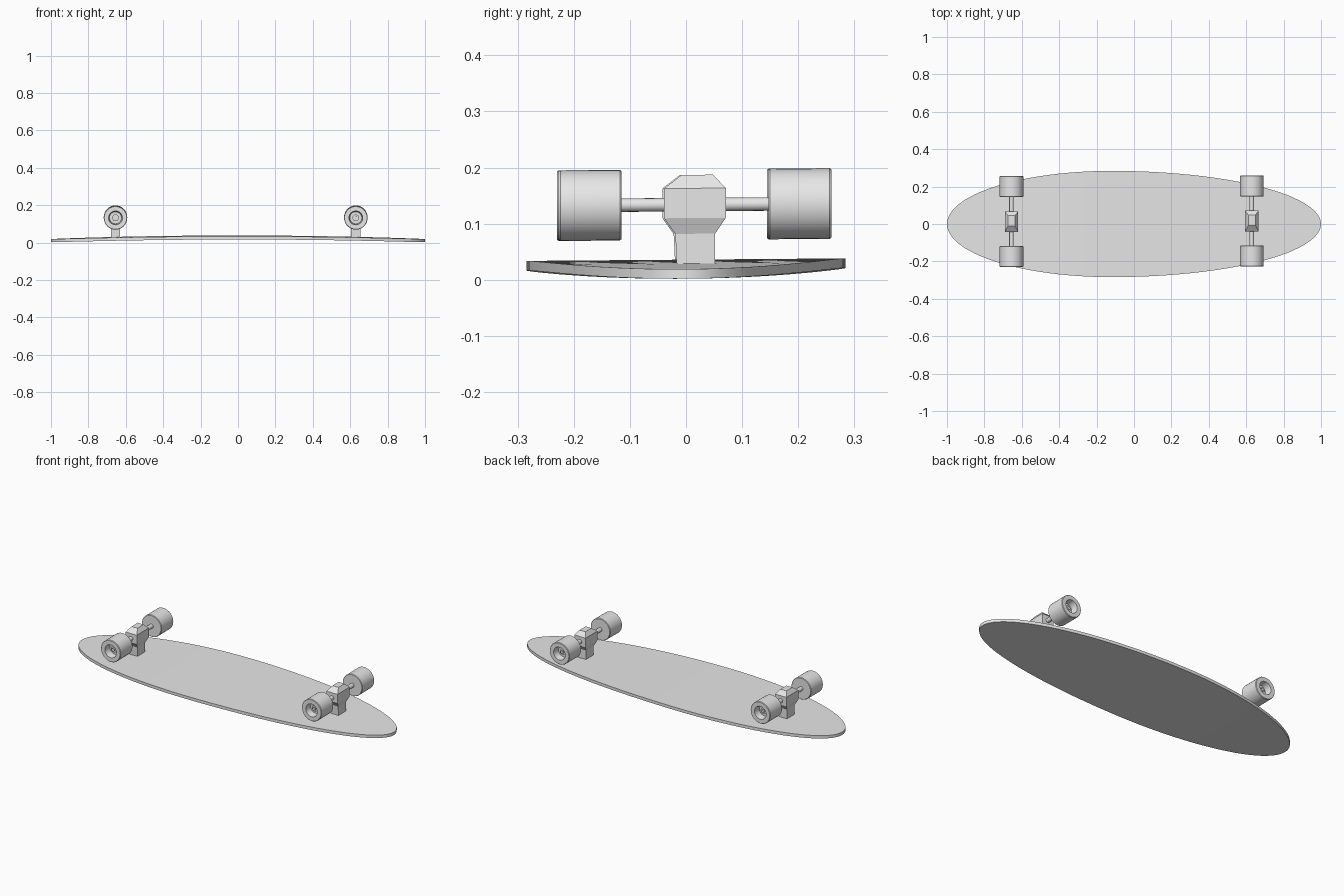
import bpy, bmesh, math

if "Cube" in bpy.data.objects:
    bpy.data.objects.remove(bpy.data.objects["Cube"])

TILT = 0.008  # slight sideways lean of the whole board

grey = bpy.data.materials.new("plain grey")
grey.diffuse_color = (0.8, 0.8, 0.8, 1)
grey.use_nodes = True
grey.node_tree.nodes["Principled BSDF"].inputs["Base Color"].default_value = grey.diffuse_color


def finish(bm, name, smooth=True):
    """Weld, lean, and turn a bmesh into a named object."""
    bmesh.ops.remove_doubles(bm, verts=bm.verts, dist=1e-5)
    bmesh.ops.dissolve_degenerate(bm, edges=bm.edges, dist=1e-5)
    for v in bm.verts:
        v.co.z += TILT * v.co.y
    bmesh.ops.recalc_face_normals(bm, faces=bm.faces)
    me = bpy.data.meshes.new(name)
    bm.to_mesh(me)
    bm.free()
    me.materials.append(grey)
    ob = bpy.data.objects.new(name, me)
    bpy.context.collection.objects.link(ob)
    if smooth:
        bpy.ops.object.select_all(action='DESELECT')
        ob.select_set(True)
        bpy.context.view_layer.objects.active = ob
        bpy.ops.object.shade_smooth_by_angle(angle=math.radians(30))
    return ob


def lathe(name, profile, x, z, sides):
    """Spin (radius, y) points around an axle parallel to y."""
    bm = bmesh.new()
    rings = []
    for r, y in profile:
        rings.append([bm.verts.new((x + r * math.cos(math.tau * i / sides), y,
                                    z + r * math.sin(math.tau * i / sides)))
                      for i in range(sides)])
    for a, b in zip(rings, rings[1:]):
        for i in range(sides):
            j = (i + 1) % sides
            bm.faces.new((a[i], a[j], b[j], b[i]))
    bm.faces.new(rings[0])
    bm.faces.new(rings[-1])
    return finish(bm, name)


# Deck: egg-shaped outline, gently arched along its length
def deck():
    bm = bmesh.new()
    n, wide_x, thick = 48, -0.12, 0.017
    rows = []
    for i in range(n + 1):
        a = math.pi * i / n
        c = math.cos(a)
        x = wide_x + c * (1 - wide_x if c > 0 else 1 + wide_x)
        y = 0.284 * math.sin(a)
        top = 0.036 - 0.017 * x * x
        rows.append([bm.verts.new(p) for p in ((x, -y, top), (x, y, top),
                                               (x, y, top - thick), (x, -y, top - thick))])
    for a, b in zip(rows, rows[1:]):
        for k in range(4):
            m = (k + 1) % 4
            bm.faces.new((a[k], a[m], b[m], b[k]))
    finish(bm, "deck")


# Truck body: stacked rectangles (half x, y min, y max, z) from base to bevelled cap
BODY = [(0.025, -0.016, 0.052, 0.02), (0.025, -0.019, 0.052, 0.082),
        (0.036, -0.039, 0.071, 0.11), (0.036, -0.039, 0.071, 0.163),
        (0.019, -0.008, 0.048, 0.187)]


def truck_body(name, x, dy):
    bm = bmesh.new()
    rings = [[bm.verts.new((x + sx * h, y + dy, z))
              for sx, y in ((-1, y0), (1, y0), (1, y1), (-1, y1))]
             for h, y0, y1, z in BODY]
    for a, b in zip(rings, rings[1:]):
        for i in range(4):
            j = (i + 1) % 4
            bm.faces.new((a[i], a[j], b[j], b[i]))
    bm.faces.new(rings[0])
    bm.faces.new(rings[-1])
    finish(bm, name, smooth=False)


deck()
for end, x, dy in (("rear", -0.655, -0.003), ("front", 0.63, 0.0)):
    z, mid = 0.134, 0.016 + dy
    truck_body(end + "_truck_body", x, dy)
    # Axle with a nut in the recess at each end
    lathe(end + "_axle", [(0.012, mid - 0.2), (0.012, mid + 0.2)], x, z, 16)
    for side, s in (("left", 1), ("right", -1)):
        # Wheel with a hollow outer face
        prof = [(0.012, 0.131), (0.0605, 0.131), (0.063, 0.134), (0.063, 0.240),
                (0.0605, 0.243), (0.037, 0.243), (0.032, 0.205), (0.012, 0.205)]
        lathe(f"{end}_{side}_wheel", [(r, mid + s * y) for r, y in prof], x, z, 32)
        lathe(f"{end}_{side}_axle_nut", [(0.018, mid + s * 0.2), (0.018, mid + s * 0.214),
                                         (0.009, mid + s * 0.214), (0.009, mid + s * 0.222)],
              x, z, 16)
